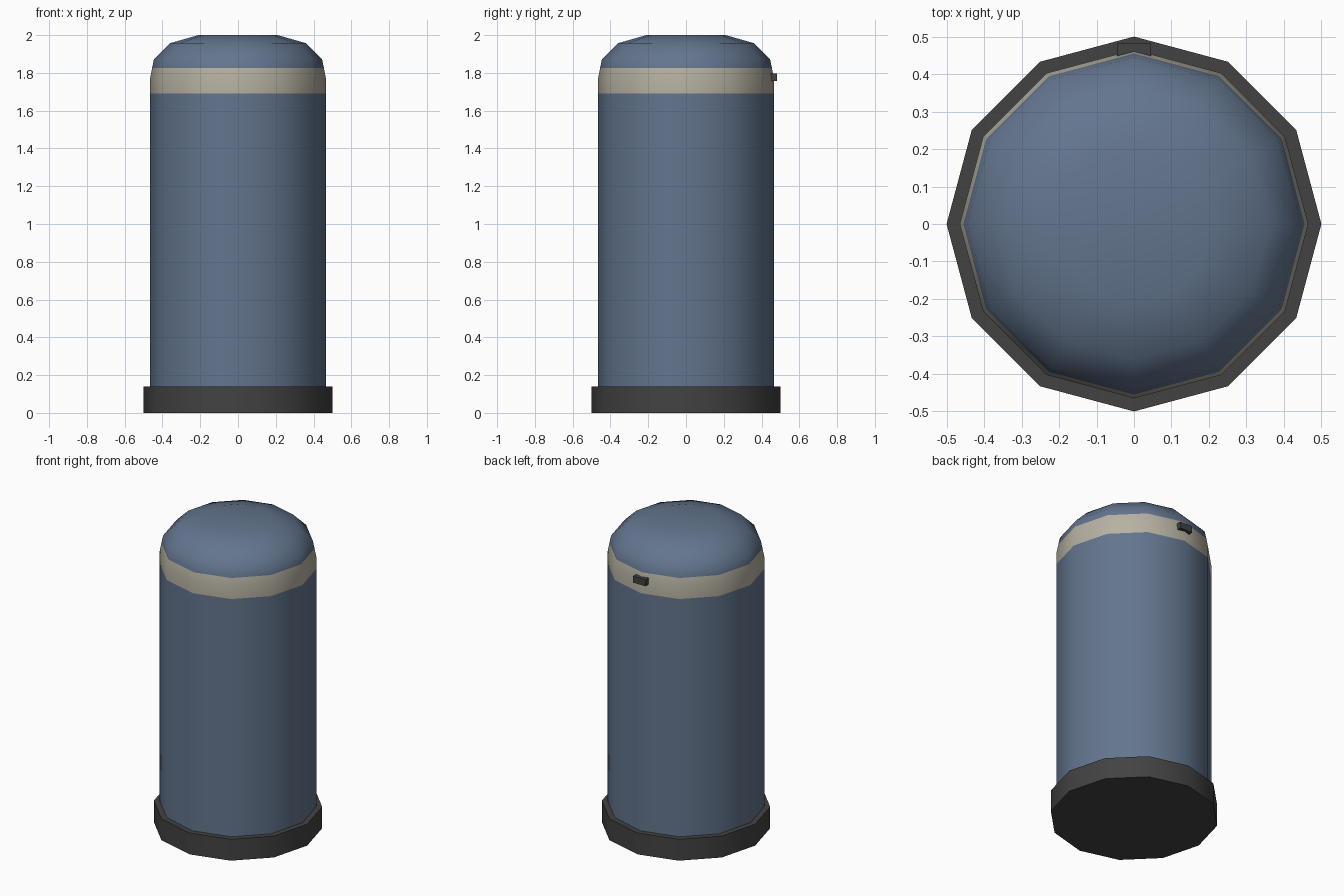
import bpy, bmesh, math

if "Cube" in bpy.data.objects:
    bpy.data.objects.remove(bpy.data.objects["Cube"])

SIDES = 12


def material(name, rgb):
    m = bpy.data.materials.new(name)
    m.diffuse_color = (*rgb, 1)
    m.use_nodes = True
    m.node_tree.nodes["Principled BSDF"].inputs["Base Color"].default_value = m.diffuse_color
    return m


blue = material("slate blue", (0.125, 0.178, 0.27))
cream = material("warm grey band", (0.47, 0.44, 0.36))
dark = material("charcoal", (0.055, 0.055, 0.055))


def lathe(name, profile, mats, pick=lambda z: 0):
    """Spin a (radius, z) profile into a closed twelve-sided solid."""
    bm = bmesh.new()
    rings = []
    for r, z in profile:
        rings.append([bm.verts.new((r * math.cos(2 * math.pi * i / SIDES),
                                    r * math.sin(2 * math.pi * i / SIDES), z))
                      for i in range(SIDES)])
    for a, b in zip(rings, rings[1:]):
        for i in range(SIDES):
            j = (i + 1) % SIDES
            bm.faces.new((a[i], a[j], b[j], b[i]))
    bm.faces.new(rings[0][::-1])
    bm.faces.new(rings[-1])
    for f in bm.faces:
        f.material_index = pick(f.calc_center_median().z)
    return finish(name, bm, mats)


def finish(name, bm, mats):
    me = bpy.data.meshes.new(name)
    bm.to_mesh(me)
    bm.free()
    for m in mats:
        me.materials.append(m)
    ob = bpy.data.objects.new(name, me)
    bpy.context.collection.objects.link(ob)
    return ob


def smooth(ob):
    bpy.ops.object.select_all(action='DESELECT')
    ob.select_set(True)
    bpy.context.view_layer.objects.active = ob
    bpy.ops.object.shade_smooth_by_angle(angle=math.radians(40))


# base plinth
smooth(lathe("base", [(0.5, 0), (0.5, 0.14)], [dark]))

# body with domed lid; the band is coloured by height
smooth(lathe("body",
             [(0.465, 0.13), (0.465, 1.692), (0.465, 1.772), (0.455, 1.825),
              (0.445, 1.873), (0.36, 1.957), (0.21, 2.0)],
             [blue, cream], lambda z: 1 if 1.692 < z < 1.825 else 0))

# small latch on the back
bm = bmesh.new()
bmesh.ops.create_cube(bm, size=1)
for v in bm.verts:
    v.co.x *= 0.09
    v.co.y = v.co.y * 0.042 + 0.461
    v.co.z = v.co.z * 0.042 + 1.777
finish("latch", bm, [dark])
